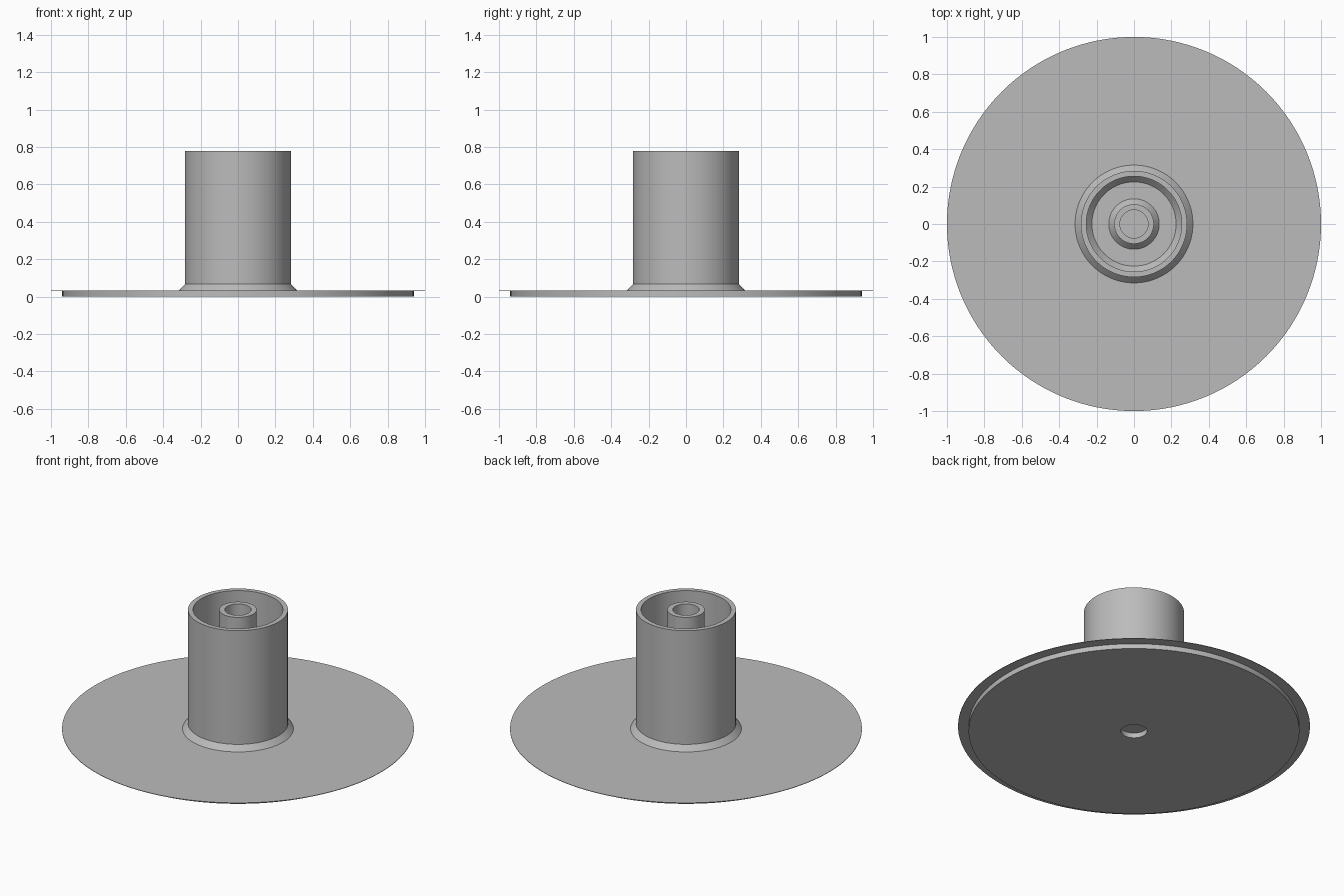
import bpy, bmesh, math

if "Cube" in bpy.data.objects:
    bpy.data.objects.remove(bpy.data.objects["Cube"])

SEGMENTS = 128

grey = bpy.data.materials.new("plain grey")
grey.diffuse_color = (0.5, 0.5, 0.5, 1)
grey.use_nodes = True
grey.node_tree.nodes["Principled BSDF"].inputs["Base Color"].default_value = grey.diffuse_color


def lathe(name, profile):
    """Revolve a closed (radius, z) profile around the z axis."""
    bm = bmesh.new()
    verts = [bm.verts.new((r, 0, z)) for r, z in profile]
    edges = [bm.edges.new((verts[i - 1], verts[i])) for i in range(len(verts))]
    bmesh.ops.spin(bm, geom=verts + edges, cent=(0, 0, 0), axis=(0, 0, 1),
                   angle=2 * math.pi, steps=SEGMENTS, use_duplicate=False)
    bmesh.ops.remove_doubles(bm, verts=bm.verts, dist=1e-5)
    bmesh.ops.recalc_face_normals(bm, faces=bm.faces)
    mesh = bpy.data.meshes.new(name)
    bm.to_mesh(mesh)
    bm.free()
    mesh.materials.append(grey)
    obj = bpy.data.objects.new(name, mesh)
    bpy.context.collection.objects.link(obj)
    bpy.context.view_layer.objects.active = obj
    obj.select_set(True)
    bpy.ops.object.shade_smooth_by_angle(angle=math.radians(30))
    obj.select_set(False)
    return obj


FLOOR, TOP, FILLET = 0.034, 0.78, 0.067

# Thick base disc with a central hole
lathe("base_disc", [(0.075, 0), (0.94, 0), (0.94, 0.031), (0.075, 0.031)])

# Thin wide flange that closes the hole from above
lathe("flange", [(0, 0.031), (1, 0.031), (1, FLOOR), (0, FLOOR)])

# Outer tube with a sloped foot inside and outside
lathe("outer_tube", [(0.315, FLOOR), (0.284, FILLET), (0.284, TOP),
                     (0.255, TOP), (0.255, FILLET), (0.225, FLOOR)])

# Inner post with a sloped foot and a bore
lathe("inner_post", [(0.135, FLOOR), (0.106, FILLET), (0.106, TOP),
                     (0.075, TOP), (0.075, FLOOR)])
